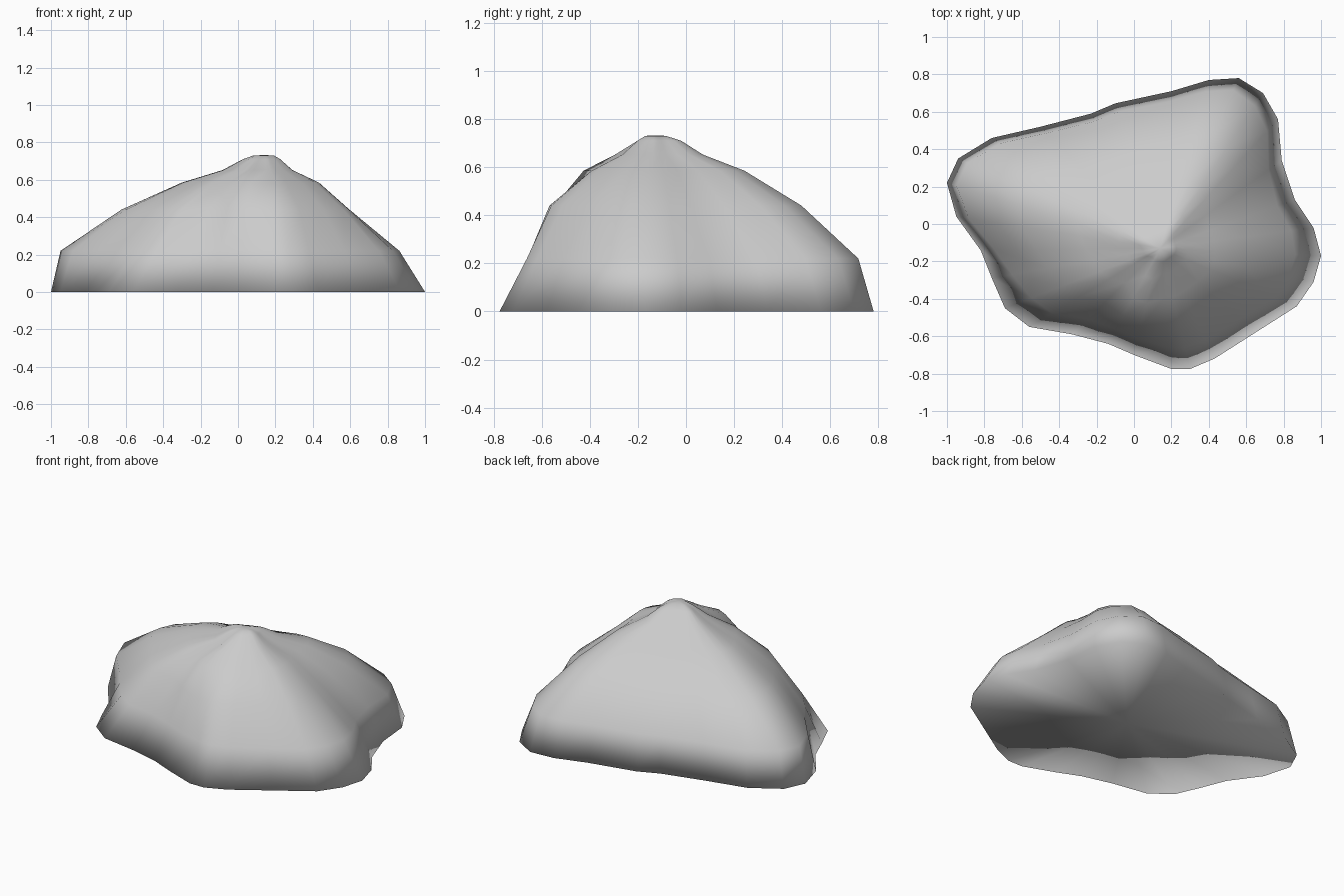
import bpy, bmesh
from math import atan2, degrees

if "Cube" in bpy.data.objects:
    bpy.data.objects.remove(bpy.data.objects["Cube"])

# Footprint of the mountain, counter-clockwise
outline = [(1, -.17), (.96, -.02), (.86, .13), (.79, .34), (.77, .56), (.69, .70),
           (.56, .78), (.40, .77), (.2, .71), (-.1, .645), (-.23, .59), (-.5, .52),
           (-.76, .46), (-.94, .35), (-1, .22), (-.95, .04), (-.82, -.14), (-.76, -.29),
           (-.69, -.45), (-.56, -.55), (-.33, -.59), (-.14, -.64), (0, -.70),
           (.2, -.775), (.3, -.775), (.43, -.72), (.65, -.58), (.87, -.44), (.96, -.31)]
peak = (.14, -.13)
heights = [0, .22, .44, .585, .652, .71, .73]

# Compass angle of each ridge or gully, and the reach of every contour along it
reach = [(-3, (1, .84, .53, .34, .175, .10, .06)),     # right ridge
         (65, (1, .93, .67, .41, .22, .12, .05)),      # back right ridge
         (163, (1, .955, .67, .386, .195, .10, .05)),  # left ridge
         (181, (1, .92, .69, .41, .20, .10, .05)),     # filled left hollow
         (201, (1, .83, .635, .385, .20, .10, .05)),   # front left shoulder
         (226, (1, .82, .63, .40, .21, .10, .05)),     # gully
         (242, (1, .85, .71, .52, .29, .12, .06)),     # small front spur
         (256, (1, .85, .73, .52, .29, .12, .06)),
         (274, (1, .82, .68, .41, .21, .11, .06)),     # front ridge
         (325, (1, .84, .61, .39, .20, .105, .06)),    # front right slope
         (357, (1, .84, .53, .34, .175, .10, .06))]


def scale_at(angle, level):
    for (a, sa), (b, sb) in zip(reach, reach[1:]):
        if a <= angle <= b:
            t = (angle - a) / (b - a)
            return sa[level] * (1 - t) + sb[level] * t


def contour_point(p, level):
    dx, dy = p[0] - peak[0], p[1] - peak[1]
    angle = (degrees(atan2(dy, dx)) + 3) % 360 - 3
    s = scale_at(angle, level)
    return (peak[0] + dx * s, peak[1] + dy * s, heights[level])


# Loft the slopes through the contours
bm = bmesh.new()
rings = [[bm.verts.new(contour_point(p, k)) for p in outline] for k in range(len(heights))]
n = len(outline)
for lo, hi in zip(rings, rings[1:]):
    for i in range(n):
        j = (i + 1) % n
        bm.faces.new((lo[i], lo[j], hi[j], hi[i]))

# Close the summit and the flat base
top = bm.verts.new((*peak, .732))
base = bm.verts.new((.05, 0, 0))
for i in range(n):
    j = (i + 1) % n
    bm.faces.new((rings[-1][i], rings[-1][j], top))
    bm.faces.new((rings[0][j], rings[0][i], base))
for f in bm.faces:
    f.smooth = True

mesh = bpy.data.meshes.new("mountain")
bm.to_mesh(mesh)
bm.free()
mountain = bpy.data.objects.new("mountain", mesh)
bpy.context.collection.objects.link(mountain)
